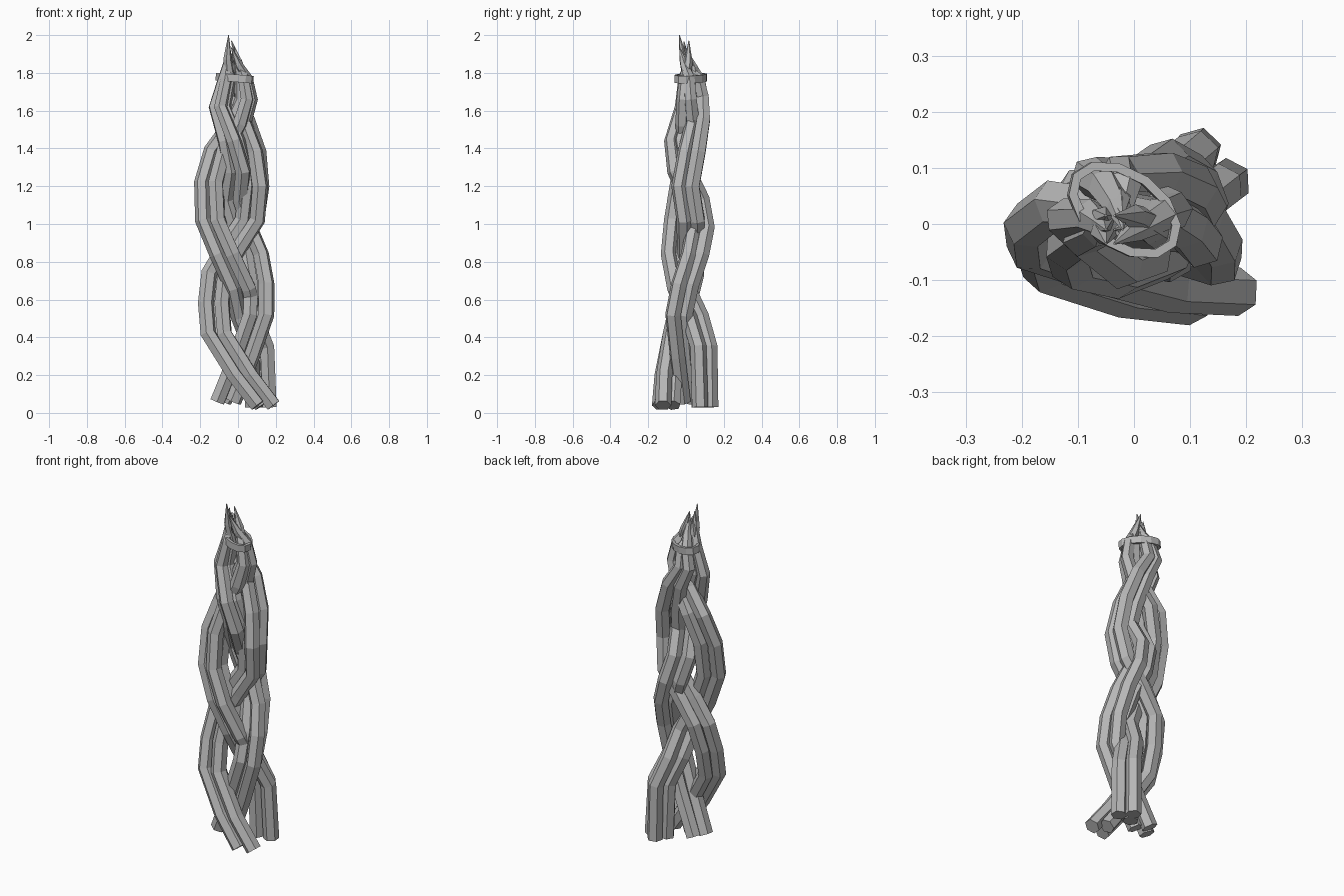
import bpy, math
from mathutils import Vector

cube = bpy.data.objects.get("Cube")
if cube:
    bpy.data.objects.remove(cube, do_unlink=True)

grey = bpy.data.materials.new("matte_grey")
grey.use_nodes = True
grey.diffuse_color = (0.47, 0.47, 0.47, 1)
grey.node_tree.nodes["Principled BSDF"].inputs["Base Color"].default_value = (0.47, 0.47, 0.47, 1)


def tube(name, points, radii):
    """Faceted six-sided tube through the points."""
    curve = bpy.data.curves.new(name, "CURVE")
    curve.dimensions = "3D"
    curve.bevel_depth = 1
    curve.bevel_resolution = 1
    curve.use_fill_caps = True
    spline = curve.splines.new("POLY")
    spline.use_smooth = False
    spline.points.add(len(points) - 1)
    for p, co, r in zip(spline.points, points, radii):
        p.co = (*co, 1)
        p.radius = r
    curve.materials.append(grey)
    obj = bpy.data.objects.new(name, curve)
    bpy.context.collection.objects.link(obj)


# Centre lines of the three braided locks, from the tie down
locks = {
    "left_lock": [(-.06, .005, 1.77), (-.095, .0, 1.62), (-.03, -.045, 1.44), (.01, -.02, 1.28),
                  (-.01, .05, 1.13), (.035, .075, .98), (.09, .045, .84),
                  (.115, -.01, .68), (.11, -.045, .52), (.03, -.025, .3), (-.07, .0, .06)],
    "right_lock": [(.03, .01, 1.77), (.045, .01, 1.66), (.0, .015, 1.53), (-.09, .03, 1.39),
                   (-.14, -.005, 1.22), (-.135, -.04, 1.02), (-.06, -.06, .84),
                   (.02, -.03, .66), (.05, .04, .51), (.11, .085, .35), (.12, .09, .03)],
    "rear_lock": [(-.035, .06, 1.77), (-.05, .075, 1.67), (.02, .07, 1.55), (.075, .035, 1.38),
                  (.095, .0, 1.2), (.075, .025, 1.02), (-.02, .025, .88), (-.105, .02, .74),
                  (-.125, -.02, .58), (-.115, -.06, .42), (.02, -.1, .2), (.14, -.11, .04)],
}

# Each lock is three tubes twisting together, gathered into pointed tips
for k, (name, path) in enumerate(locks.items()):
    for j in range(3):
        tip = Vector((-.05 + .015 * k, -.035 + .025 * j, 2.0 - .035 * ((j + k) % 3) - .03 * k))
        points = [tip, tip.lerp(Vector(path[0]), .55)]
        radii = [.002, .023]
        for i, centre in enumerate(path):
            spread = min(.05, .019 + .011 * i)
            angle = math.tau * j / 3 + .5 + .12 * i
            offset = Vector((math.cos(angle), math.sin(angle) * .8, 0)) * spread
            points.append(Vector(centre) + offset)
            radii.append(min(.043, .032 + .004 * i))
        tube(f"{name}_strand_{j + 1}", points, radii)

# Flat band tying the top of the braid, a tilted oval ring
bpy.ops.mesh.primitive_cylinder_add(vertices=12, radius=1, depth=.04, end_fill_type="NOTHING",
                                    location=(-.018, .025, 1.772))
band = bpy.context.object
band.name = "tie_band"
band.scale = (.112, .072, 1)
band.rotation_euler = (math.radians(-3), math.radians(4), math.radians(-35))
bpy.ops.object.transform_apply(location=False, rotation=False, scale=True)
band.data.materials.append(grey)
solid = band.modifiers.new("thickness", "SOLIDIFY")
solid.thickness = .016
